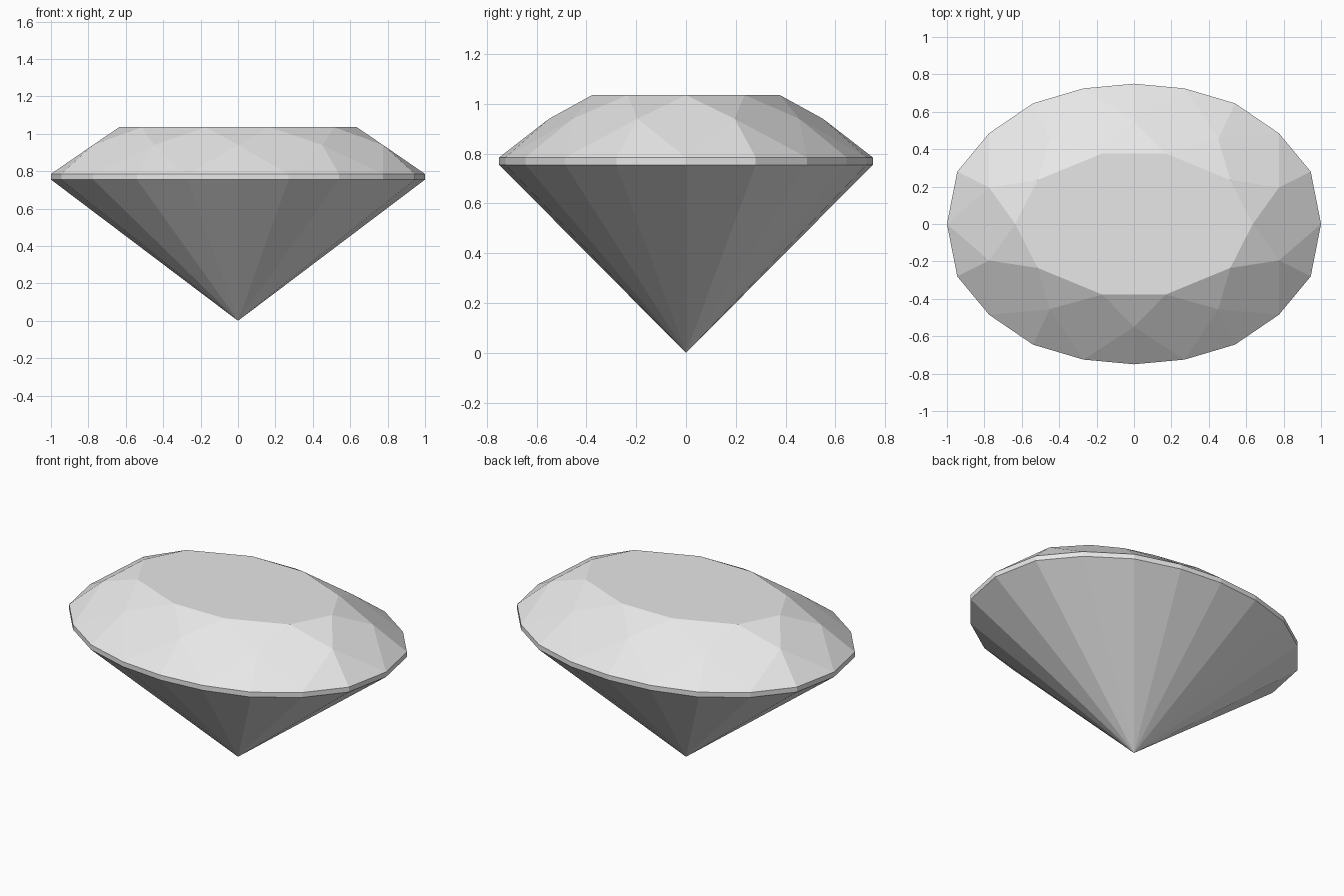
import bpy
import bmesh

cube = bpy.data.objects.get("Cube")
if cube:
    bpy.data.objects.remove(cube, do_unlink=True)

GIRDLE_LOW, GIRDLE_TOP, BREAK_Z, TABLE_Z = 0.755, 0.785, 0.94, 1.035

# One quarter of each outline, counter-clockwise from +x to +y
GIRDLE = [(1, 0), (0.945, 0.28), (0.775, 0.485), (0.54, 0.645), (0.27, 0.725), (0, 0.75)]
BREAK = [(0.775, 0.195), (0.45, 0.455), (0, 0.55)]
TABLE = [(0.635, 0), (0.515, 0.235), (0.17, 0.377)]


def full_ring(quarter):
    """Mirror a quarter outline across both axes."""
    half = quarter + [(-x, y) for x, y in reversed(quarter) if x > 0]
    lower = [(x, -y) for x, y in reversed(half) if y > 0]
    return half + lower


def add_ring(bm, quarter, z):
    return [bm.verts.new((x, y, z)) for x, y in full_ring(quarter)]


bm = bmesh.new()
low = add_ring(bm, GIRDLE, GIRDLE_LOW)
top = add_ring(bm, GIRDLE, GIRDLE_TOP)
mid = add_ring(bm, BREAK, BREAK_Z)
table = add_ring(bm, TABLE, TABLE_Z)
tip = bm.verts.new((0, 0, 0))

# Pavilion and girdle facets
n = len(low)
for i in range(n):
    j = (i + 1) % n
    bm.faces.new((tip, low[j], low[i]))
    bm.faces.new((low[i], low[j], top[j], top[i]))

# Crown: star, kite and girdle-half facets
m = len(table)
for i in range(m):
    g, h, k = top[2 * i], top[2 * i + 1], top[(2 * i + 2) % n]
    bm.faces.new((table[i], mid[i], table[(i + 1) % m]))
    bm.faces.new((table[i], mid[i - 1], g, mid[i]))
    bm.faces.new((g, h, mid[i]))
    bm.faces.new((h, k, mid[i]))
bm.faces.new(table)
bmesh.ops.recalc_face_normals(bm, faces=bm.faces)

mesh = bpy.data.meshes.new("cut_gem")
bm.to_mesh(mesh)
bm.free()
gem = bpy.data.objects.new("cut_gem", mesh)
bpy.context.collection.objects.link(gem)

# Plain grey material
grey = bpy.data.materials.new("light_grey")
grey.use_nodes = True
colour = (0.8, 0.8, 0.8, 1)
grey.diffuse_color = colour
grey.node_tree.nodes["Principled BSDF"].inputs["Base Color"].default_value = colour
mesh.materials.append(grey)
